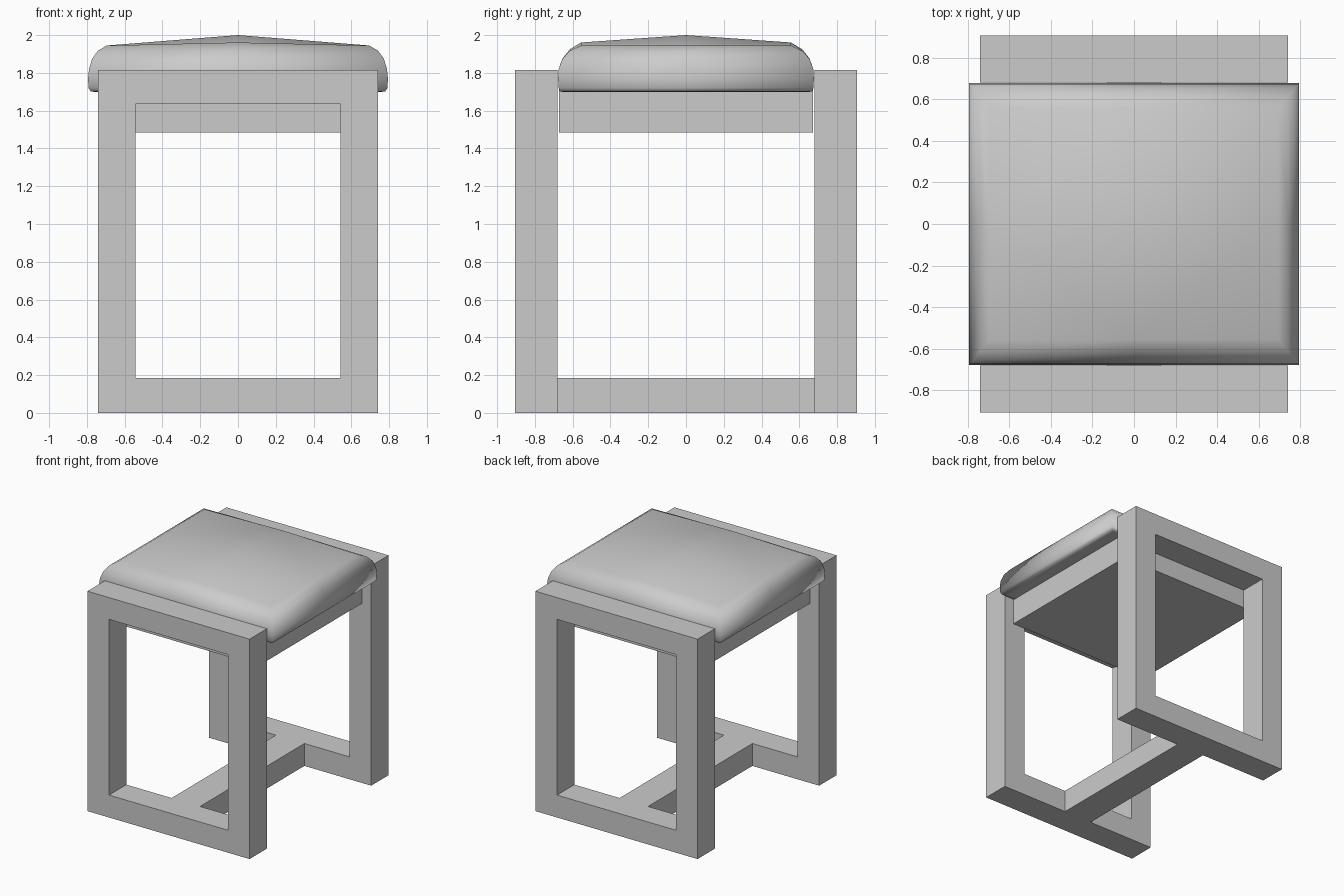
import bpy, bmesh

if "Cube" in bpy.data.objects:
    bpy.data.objects.remove(bpy.data.objects["Cube"])


def finish(name, bm, smooth=False):
    bmesh.ops.recalc_face_normals(bm, faces=bm.faces)
    mesh = bpy.data.meshes.new(name)
    bm.to_mesh(mesh)
    bm.free()
    for p in mesh.polygons:
        p.use_smooth = smooth
    obj = bpy.data.objects.new(name, mesh)
    bpy.context.collection.objects.link(obj)
    return obj


def box(name, hx, hy, z0, z1):
    bm = bmesh.new()
    bmesh.ops.create_cube(bm, size=1)
    for v in bm.verts:
        v.co = (v.co.x * 2 * hx, v.co.y * 2 * hy, z0 + (v.co.z + 0.5) * (z1 - z0))
    return finish(name, bm)


def frame(name, y0, y1):
    # rectangular picture-frame outline extruded along y
    def loop(hx, z0, z1):
        return [bm.verts.new((x, y0, z)) for x, z in
                ((-hx, z0), (hx, z0), (hx, z1), (-hx, z1))]
    bm = bmesh.new()
    outer, inner = loop(0.74, 0, 1.815), loop(0.543, 0.185, 1.635)
    faces = [bm.faces.new((outer[i], outer[(i + 1) % 4], inner[(i + 1) % 4], inner[i]))
             for i in range(4)]
    ext = bmesh.ops.extrude_face_region(bm, geom=faces, use_keep_orig=True)
    moved = [g for g in ext["geom"] if isinstance(g, bmesh.types.BMVert)]
    bmesh.ops.translate(bm, verts=moved, vec=(0, y1 - y0, 0))
    return finish(name, bm)


# Side frames with legs, and the low stretcher joining them
frame("front_frame", -0.906, -0.68)
frame("back_frame", 0.68, 0.906)
box("stretcher", 0.13, 0.68, 0, 0.185)

# Board under the cushion
box("seat_board", 0.66, 0.672, 1.485, 1.71)

# Cushion: stacked rectangular rings (half x, half y, z, lift at front/back middle)
rings = [(0.70, 0.61, 1.70, 0), (0.75, 0.645, 1.698, 0), (0.78, 0.668, 1.702, 0),
         (0.791, 0.675, 1.72, 0), (0.794, 0.677, 1.77, 0), (0.789, 0.674, 1.82, 0),
         (0.772, 0.654, 1.875, 0.002), (0.742, 0.615, 1.917, 0.008),
         (0.695, 0.555, 1.945, 0.016)]
around = [(-1, -1), (0, -1), (1, -1), (1, 0), (1, 1), (0, 1), (-1, 1), (-1, 0)]
bm = bmesh.new()
loops = [[bm.verts.new((a * hx, b * hy, z + (lift if a == 0 else 0))) for a, b in around]
         for hx, hy, z, lift in rings]
for lo, hi in zip(loops, loops[1:]):
    for i in range(8):
        j = (i + 1) % 8
        bm.faces.new((lo[i], lo[j], hi[j], hi[i]))
bm.faces.new(loops[0][::-1])
# crowned top rising to the centre
crown = bm.verts.new((0, 0, 2.0))
top = loops[-1]
for i in (0, 2, 4, 6):
    bm.faces.new((top[i - 1], top[i], top[i + 1], crown))
finish("cushion", bm, smooth=True)
